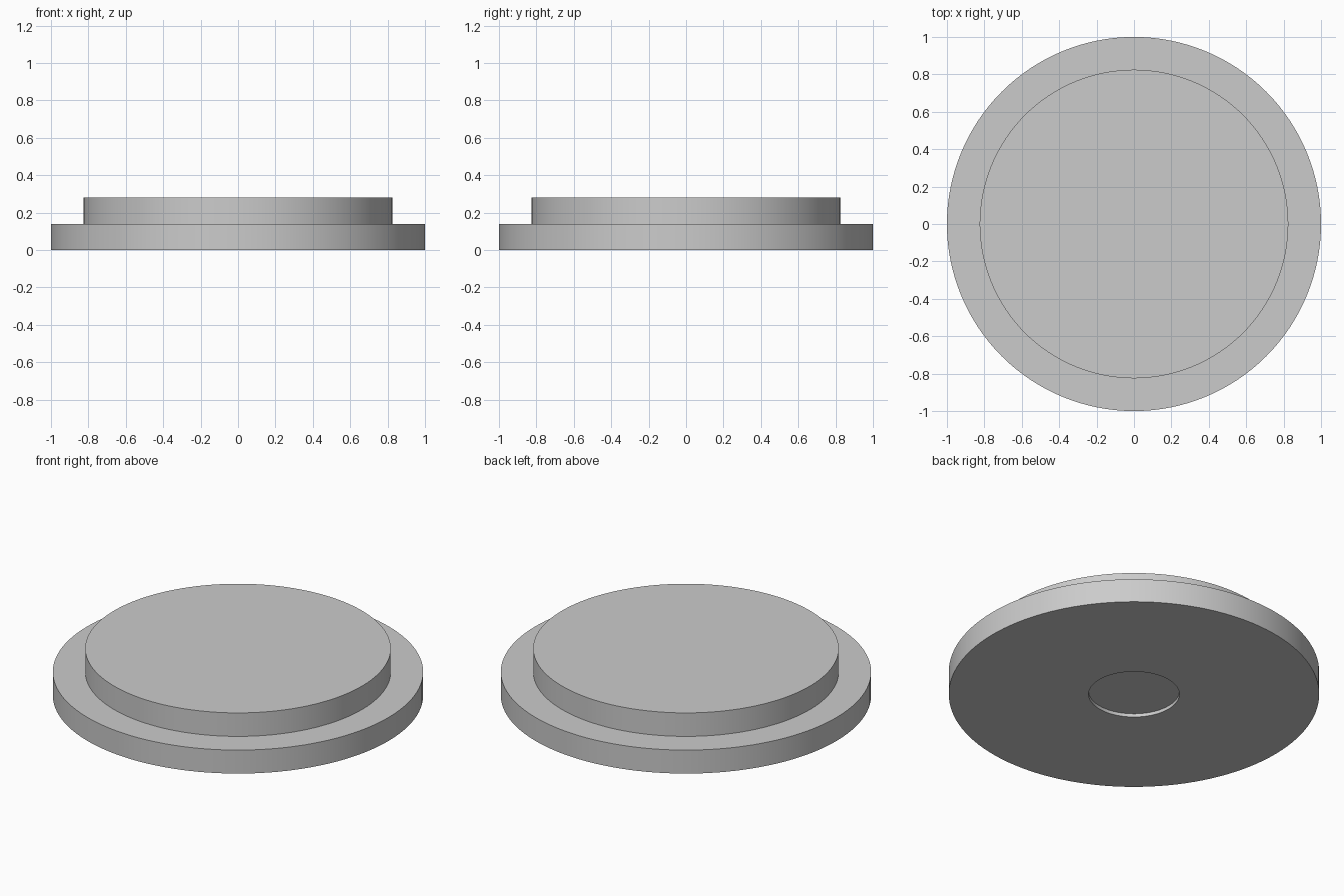
import bpy
import bmesh
import math

if "Cube" in bpy.data.objects:
    bpy.data.objects.remove(bpy.data.objects["Cube"])

SIDES = 128

# One flat grey for the whole part
grey = bpy.data.materials.new("plain grey")
grey.diffuse_color = (0.6, 0.6, 0.6, 1.0)
grey.use_nodes = True
grey.node_tree.nodes["Principled BSDF"].inputs["Base Color"].default_value = grey.diffuse_color

# Outline as (radius, height): recess floor, recess rim, flange, raised disc
profile = [(0.245, 0.02), (0.245, 0.0), (1.0, 0.0), (1.0, 0.14),
           (0.825, 0.14), (0.825, 0.28)]

bm = bmesh.new()
rings = []
for r, z in profile:
    rings.append([bm.verts.new((r * math.cos(2 * math.pi * i / SIDES),
                                r * math.sin(2 * math.pi * i / SIDES), z))
                  for i in range(SIDES)])

# Walls between neighbouring rings
for low, high in zip(rings, rings[1:]):
    for i in range(SIDES):
        j = (i + 1) % SIDES
        bm.faces.new((low[i], low[j], high[j], high[i]))

# Flat recess floor and flat top
bm.faces.new(list(reversed(rings[0])))
bm.faces.new(rings[-1])
bmesh.ops.recalc_face_normals(bm, faces=bm.faces)

mesh = bpy.data.meshes.new("stepped_disc")
bm.to_mesh(mesh)
bm.free()
mesh.materials.append(grey)
disc = bpy.data.objects.new("stepped_disc", mesh)
bpy.context.collection.objects.link(disc)

# Smooth round walls, sharp steps
bpy.context.view_layer.objects.active = disc
disc.select_set(True)
bpy.ops.object.shade_smooth_by_angle(angle=math.radians(30))
